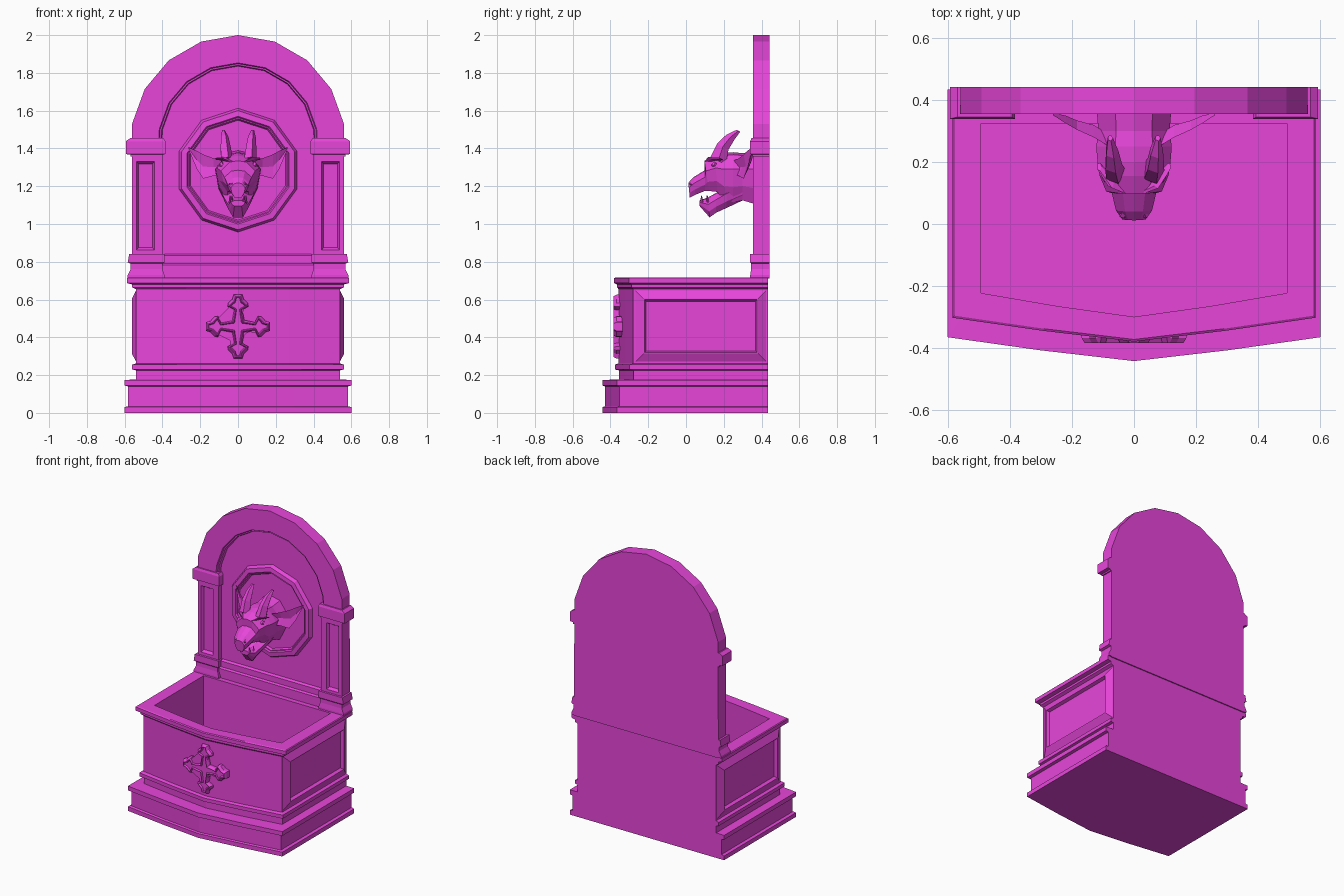
import bpy, bmesh, math
from math import sin, cos, radians

cube = bpy.data.objects.get("Cube")
if cube:
    bpy.data.objects.remove(cube, do_unlink=True)

COLOUR = (0.80, 0.06, 0.70, 1)
magenta = bpy.data.materials.new("magenta stone")
magenta.use_nodes = True
magenta.diffuse_color = COLOUR
magenta.node_tree.nodes["Principled BSDF"].inputs["Base Color"].default_value = COLOUR


def loft(name, rings, cap_start=True, cap_end=True, closed=True):
    """Bridge rings of equal point count into one flat-shaded mesh."""
    bm = bmesh.new()
    rows = [[bm.verts.new(p) for p in ring] for ring in rings]
    n = len(rows[0])
    for a, b in zip(rows, rows[1:]):
        for i in range(n if closed else n - 1):
            j = (i + 1) % n
            bm.faces.new((a[i], a[j], b[j], b[i]))
    if cap_start:
        bm.faces.new(rows[0])
    if cap_end:
        bm.faces.new(rows[-1])
    bmesh.ops.recalc_face_normals(bm, faces=bm.faces)
    mesh = bpy.data.meshes.new(name)
    bm.to_mesh(mesh)
    bm.free()
    mesh.materials.append(magenta)
    obj = bpy.data.objects.new(name, mesh)
    bpy.context.collection.objects.link(obj)
    return obj


def rect(a0, a1, b0, b1):
    return [(a0, b0), (a1, b0), (a1, b1), (a0, b1)]


# Basin: bowed outline stacked through the mouldings, then down inside
def bowed(w, front, z, back=0.435):
    corner = front - 0.077
    mid = corner + 0.55 * 0.077
    half = [(w, back), (w, -corner), (w / 2, -mid)]
    pts = half + [(0, -front)] + [(-x, y) for x, y in reversed(half)]
    return [(x, y, z) for x, y in pts]


profile = [(.602, .443, 0), (.602, .443, .03), (.582, .43, .035), (.582, .43, .14),
           (.602, .443, .145), (.602, .443, .175), (.54, .355, .176), (.54, .355, .225),
           (.56, .377, .23), (.56, .377, .255), (.54, .357, .262), (.54, .357, .655),
           (.56, .365, .665), (.56, .365, .68), (.587, .38, .687), (.587, .38, .713)]
loft("basin", [bowed(*p) for p in profile]
     + [bowed(.582, .373, .718), bowed(.495, .30, .718, .325), bowed(.495, .30, .27, .325)])

# Raised side panels with sunken centres
for s, side in ((1, "left"), (-1, "right")):
    rings = []
    for inset, x in ((0, .535), (.052, .562), (.058, .562), (.066, .54)):
        rings.append([(s * x, y, z) for y, z in
                      rect(-.277 + inset, .434 - inset, .262 + inset, .657 - inset)])
    loft(side + "_basin_panel", rings, cap_start=False)


# Back wall slab with arched outline
def arch(r, y, foot):
    pts = [(r, foot)] + [(r * cos(radians(a)), 1.43 + r * sin(radians(a)))
                         for a in range(10, 171, 20)] + [(-r, foot)]
    return [(x, y, z) for x, z in pts]


def wall(y, foot):
    return [(max(-.562, min(.562, x)), y, z) for x, y, z in arch(.57, y, foot)]


loft("back_wall", [wall(.443, .712), wall(.385, .712)])
loft("arch_band", [wall(.385, 1.40), wall(.355, 1.40)]
     + [arch(r, y, 1.40) for r, y in
        ((.423, .355), (.418, .365), (.410, .365), (.405, .387))],
     False, False, closed=False)

# Sill between the columns
loft("sill", [[(x, y, z) for x, y in rect(-.42, .42, front, .40)]
              for front, z in ((.36, .715), (.36, .782), (.37, .792),
                               (.37, .832), (.385, .842))])

# Columns with sunken panels, capitals and feet
for s, side in ((1, "left"), (-1, "right")):
    shaft = [(.40, .562, .80, 1.40, .39), (.40, .562, .80, 1.40, .355),
             (.443, .537, .862, 1.33, .355), (.453, .527, .875, 1.318, .375)]
    loft(side + "_column", [[(s * x, y, z) for x, z in rect(a, b, c, d)]
                            for a, b, c, d, y in shaft], cap_start=False)
    blocks = {
        "_capital": [(.398, .57, .352, 1.357), (.398, .57, .352, 1.367),
                     (.385, .594, .34, 1.37), (.385, .594, .34, 1.438),
                     (.395, .57, .346, 1.455)],
        "_column_foot": [(.39, .584, .34, .715), (.39, .584, .34, .73),
                         (.40, .568, .345, .762), (.40, .568, .345, .79),
                         (.39, .584, .34, .796), (.39, .576, .34, .842)]}
    for part, layers in blocks.items():
        loft(side + part, [[(s * x, y, z) for x, y in rect(a, b, front, .443)]
                           for a, b, front, z in layers])

# Ten-sided medallion frame
loft("medallion", [[(r * sin(i * math.pi / 5), y, 1.285 + r * cos(i * math.pi / 5))
                    for i in range(10)]
                   for r, y in ((.328, .386), (.315, .36), (.285, .357),
                                (.278, .366), (.272, .366), (.264, .38))], cap_start=False)

# Flared cross on the basin front
ARM = [(.034, .034), (.088, .023), (.106, .055), (.124, .052), (.145, .030), (.169, .023)]


def cross(shrink, y):
    arm = [(u - shrink * (1 if i > 2 else -.3), v - shrink)
           for i, (u, v) in enumerate(ARM)]
    arm[0] = (ARM[0][0] - shrink,) * 2
    pts = arm + [(u, -v) for u, v in reversed(arm[1:])]
    out = []
    for k in range(4):
        c, d = cos(k * math.pi / 2), -sin(k * math.pi / 2)
        out += [(u * c - v * d, y, .457 + u * d + v * c) for u, v in pts]
    return out


loft("cross", [cross(0, -.325), cross(0, -.368), cross(.009, -.385),
               cross(.012, -.385), cross(.016, -.374)])

# Goat head: sections running out from the wall
SECTION = [(0, 1), (.5, .95), (1, .66), (.85, .3), (.5, 0),
           (-.5, 0), (-.85, .3), (-1, .66), (-.5, .95)]


def sections(rows):
    return [[(u * w, y + lean * v, low + v * (top - low)) for u, v in SECTION]
            for y, low, top, w, lean in rows]


loft("head", sections([(.02, 1.14, 1.218, .038, -.008), (.05, 1.155, 1.248, .058, -.01),
                       (.10, 1.175, 1.285, .072, 0), (.122, 1.175, 1.335, .09, -.025),
                       (.165, 1.17, 1.362, .112, -.01), (.20, 1.125, 1.375, .118, 0),
                       (.25, 1.115, 1.38, .122, 0), (.30, 1.125, 1.375, .115, 0),
                       (.385, 1.10, 1.39, .122, 0)]))
loft("lower_jaw", sections([(.072, 1.095, 1.125, .038, 0), (.125, 1.035, 1.14, .052, -.01),
                            (.16, 1.06, 1.165, .068, 0), (.215, 1.085, 1.20, .085, 0),
                            (.30, 1.125, 1.23, .09, 0)]))


def tube(name, path, sides=5):
    """Tapered limb: each path row is x, y, z, half width, half depth."""
    loft(name, [[(x + a * cos(2 * math.pi * i / sides),
                  y + b * sin(2 * math.pi * i / sides),
                  z - b * .5 * sin(2 * math.pi * i / sides)) for i in range(sides)]
                for x, y, z, a, b in path])


for s, side in ((1, "left"), (-1, "right")):
    tube(side + "_horn", [(s * .062, .17, 1.335, .036, .042), (s * .068, .195, 1.41, .029, .032),
                          (s * .072, .235, 1.46, .022, .024), (s * .077, .278, 1.494, .009, .01)])
    # Cupped ear: top, hollow front, bottom, back
    ear = []
    for x, y, low, top, t in ((.08, .25, 1.26, 1.335, .015), (.13, .28, 1.255, 1.348, .016),
                              (.185, .305, 1.24, 1.368, .012), (.22, .325, 1.295, 1.388, .01),
                              (.262, .352, 1.395, 1.406, .003)):
        mid = (low + top) / 2
        ear.append([(s * x, y, top), (s * x, y + t, mid),
                    (s * x, y, low), (s * x, y + 2.5 * t, mid)])
    loft(side + "_ear", ear)
    tube(side + "_brow", [(s * .03, .11, 1.325, .008, .012), (s * .075, .135, 1.345, .012, .02),
                          (s * .112, .185, 1.345, .008, .014)])
    tube(side + "_eye", [(s * .078, .14, 1.298, .008, .008), (s * .088, .148, 1.31, .016, .014),
                         (s * .088, .155, 1.325, .008, .008)], 6)
    tube(side + "_nostril", [(s * .022, .03, 1.19, .008, .008), (s * .035, .03, 1.21, .014, .012),
                             (s * .03, .045, 1.228, .006, .006)])
    for k in range(2):
        tube(side + "_tooth", [(s * (.032 + .01 * k), .085 + .03 * k, 1.115, .008, .008),
                               (s * (.032 + .01 * k), .082 + .03 * k, 1.15, .003, .003)], 4)
